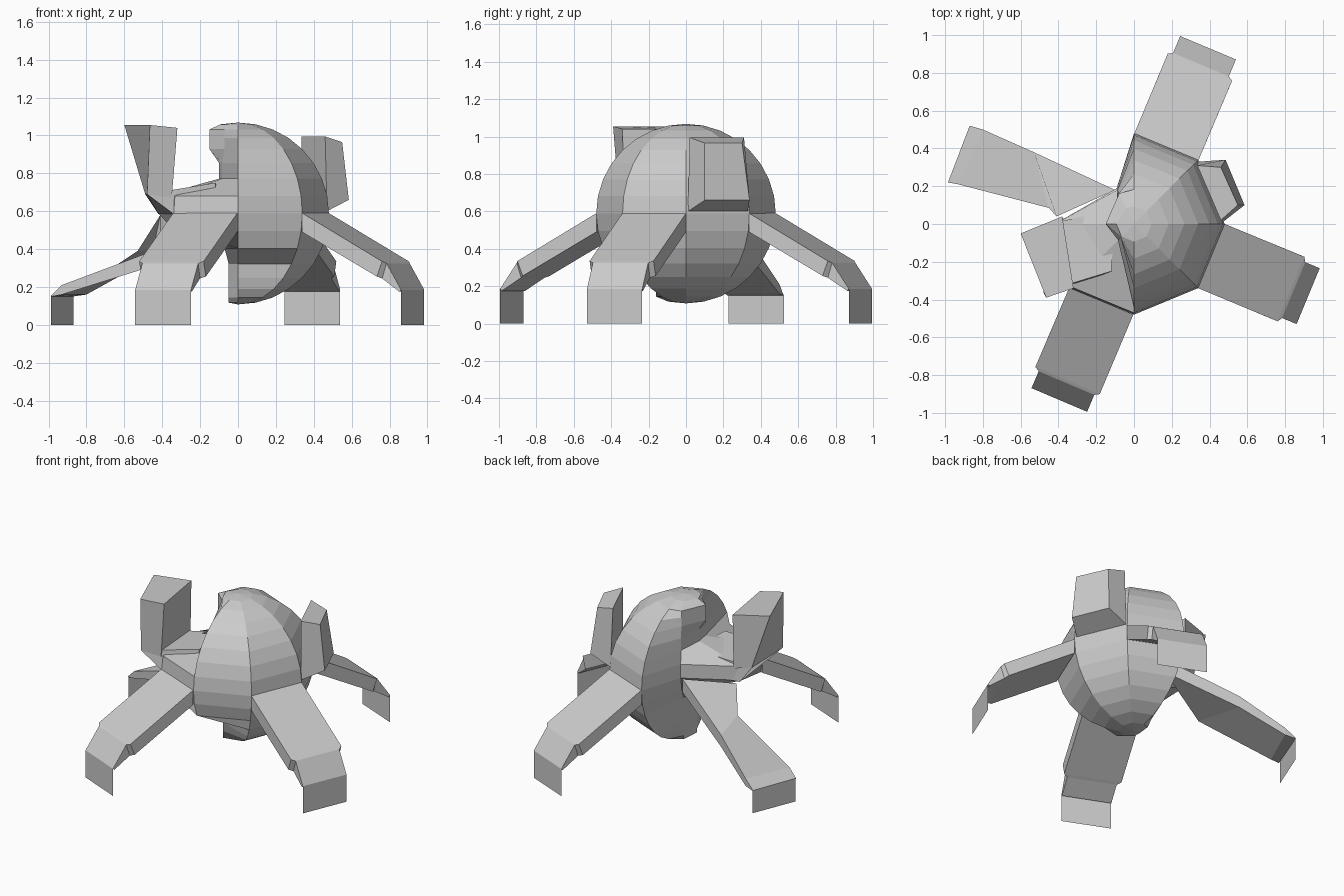
import bpy, math
from mathutils import Vector

if "Cube" in bpy.data.objects:
    bpy.data.objects.remove(bpy.data.objects["Cube"])

grey = bpy.data.materials.new("plain grey")
grey.use_nodes = True
grey.diffuse_color = (0.6, 0.6, 0.6, 1)
grey.node_tree.nodes["Principled BSDF"].inputs["Base Color"].default_value = (0.6, 0.6, 0.6, 1)


def make(name, verts, faces):
    mesh = bpy.data.meshes.new(name)
    mesh.from_pydata([tuple(v) for v in verts], [], faces)
    mesh.materials.append(grey)
    mesh.validate()
    obj = bpy.data.objects.new(name, mesh)
    bpy.context.collection.objects.link(obj)


def loft(name, rings):
    """Skin a list of four-cornered rings, closing the first and the last."""
    verts = [v for ring in rings for v in ring]
    faces = [(3, 2, 1, 0)]
    for i in range(len(rings) - 1):
        a, b = 4 * i, 4 * i + 4
        faces += [(a + k, a + (k + 1) % 4, b + (k + 1) % 4, b + k) for k in range(4)]
    n = len(verts)
    faces.append((n - 4, n - 3, n - 2, n - 1))
    make(name, verts, faces)


# Body: eight-sided ball, with the left part crushed inwards
MID, R, RINGS, SIDES = 0.588, 0.48, 16, 8
ANGLES = [0, 45, 90, 116, 180, 225, 270, 315]


def crush(side, z):
    """Largest radius allowed for a column of the ball at height z."""
    if z > 0.9:
        return {3: 0.18, 4: 0.15, 5: 0.1}.get(side, R)
    if z > 0.75:
        return {3: 0.2, 4: 0.1, 5: 0.12}.get(side, R)
    if z > 0.55:
        return {3: 0.21, 4: 0.42}.get(side, R)
    if z > 0.45:
        return {3: 0.17, 4: 0.22}.get(side, R)
    if z > 0.39:
        return {3: 0.1, 4: 0.05, 5: 0.1}.get(side, R)
    return {3: 0.1, 4: 0.05, 5: 0.07, 6: 0.16}.get(side, R)


verts, faces = [(0, 0, MID + R)], []
for i in range(1, RINGS):
    t = math.pi * i / RINGS
    z = MID + R * math.cos(t)
    for s in range(SIDES):
        r = min(R * math.sin(t), crush(s, z))
        a = math.radians(ANGLES[s])
        verts.append((r * math.cos(a), r * math.sin(a), z))
verts.append((0, 0, MID - R))
last = len(verts) - 1
for s in range(SIDES):
    n = (s + 1) % SIDES
    faces.append((0, 1 + s, 1 + n))
    for i in range(RINGS - 2):
        a = 1 + i * SIDES
        faces.append((a + s, a + SIDES + s, a + SIDES + n, a + n))
    a = last - SIDES
    faces.append((a + s, last, a + n))
make("body", verts, faces)


# Legs: sloping beams that step in at the knee and thin out into a foot plate
def leg_ring(angle, r_top, z_top, r_low, z_low, half):
    a = math.radians(angle)
    out, side = Vector((math.cos(a), math.sin(a), 0)), Vector((-math.sin(a), math.cos(a), 0))
    corner = lambda r, z, h: out * r + side * h + Vector((0, 0, z))
    return [corner(r_top, z_top, -half), corner(r_top, z_top, half),
            corner(r_low, z_low, half), corner(r_low, z_low, -half)]


def foot(name, angle, z, r):
    make(name, leg_ring(angle, r, z, r, 0.0, 0.16), [(0, 1, 2, 3)])


for name, angle, reach in (("right", -22.5, 0.998), ("back", 67.2, 1.012), ("front", 247.0, 1.012)):
    loft(name + "_leg", [
        leg_ring(angle, 0.443, 0.59, 0.443, 0.49, 0.184),
        leg_ring(angle, 0.9, 0.335, 0.87, 0.255, 0.185),
        leg_ring(angle, 0.915, 0.325, 0.89, 0.245, 0.16),
        leg_ring(angle, reach, 0.185, reach - 0.01, 0.175, 0.16)])
    foot(name + "_foot", angle, 0.185, reach)


# Left leg: its root is twisted along the crushed side
def twisted(a, b, top, low):
    return [(*a, low), (*b, low), (*b, top), (*a, top)]


loft("left_leg", [
    twisted((-0.1, 0.18), (-0.41, 0.04), 0.58, 0.49),
    twisted((-0.53, 0.38), (-0.45, 0.085), 0.39, 0.31),
    twisted((-0.8, 0.5), (-0.93, 0.21), 0.21, 0.16),
    twisted((-0.87, 0.52), (-0.985, 0.22), 0.155, 0.15)])
foot("left_foot", 158.0, 0.155, 1.0)


# Raised arms: upright slabs growing from the body's sides
def level(points, heights):
    return [(x, y, z) for (x, y), z in zip(points, heights)]


base = [(0.47, 0.01), (0.585, 0.1), (0.485, 0.34), (0.34, 0.33)]
crown = [(0.46, 0.02), (0.55, 0.1), (0.46, 0.3), (0.335, 0.31)]
loft("left_arm", [level(base, (0.6, 0.66, 0.66, 0.6)),
                  level(crown, (0.995, 0.965, 0.965, 0.995))])

base = [(-0.38, 0.03), (-0.49, -0.01), (-0.48, -0.36), (-0.35, -0.33)]
crown = [(-0.38, 0.04), (-0.6, -0.05), (-0.465, -0.39), (-0.32, -0.34)]
loft("right_arm", [level(base, (0.67, 0.69, 0.69, 0.67)),
                   level(crown, (1.04, 1.055, 1.055, 1.04))])

# Bracket joining the right arm to the body
inner = [(-0.1, 0.08), (-0.42, 0.02), (-0.34, -0.34), (-0.12, -0.25)]
outer = [(-0.1, 0.08), (-0.49, -0.01), (-0.48, -0.36), (-0.12, -0.25)]
loft("arm_bracket", [level(inner, [0.585] * 4),
                     level(outer, (0.75, 0.69, 0.69, 0.75))])
